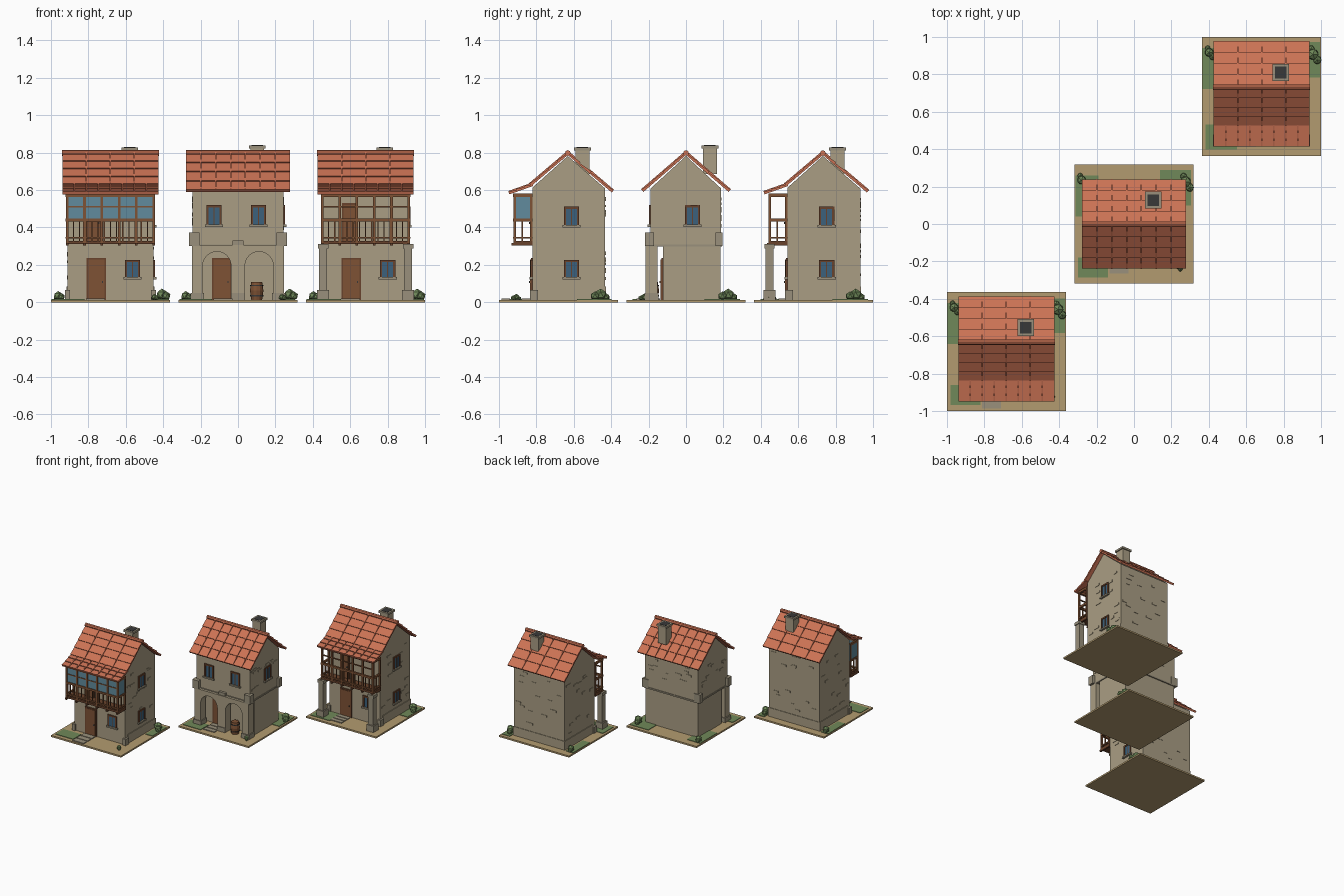
import bpy, bmesh, math, random
from mathutils import Vector

if "Cube" in bpy.data.objects:
    bpy.data.objects.remove(bpy.data.objects["Cube"], do_unlink=True)
random.seed(4)


def material(name, r, g, b):
    m = bpy.data.materials.new(name)
    m.use_nodes = True
    m.diffuse_color = (r, g, b, 1)
    m.node_tree.nodes["Principled BSDF"].inputs["Base Color"].default_value = (r, g, b, 1)
    return m


WALL = material("plaster", .40, .34, .23)
TRIM = material("trim stone", .32, .28, .20)
TILE = material("roof tile", .60, .17, .09)
WOOD = material("door wood", .21, .085, .035)
BEAM = material("dark timber", .14, .055, .025)
PANE = material("window glass", .045, .12, .20)
LITE = material("balcony glass", .12, .26, .34)
SAND = material("sandy ground", .45, .33, .16)
LEAF = material("greenery", .16, .25, .10)
SOOT = material("flue dark", .04, .04, .04)

origin = Vector((0, 0, 0))
house = ""


def finish(bm, name, mat):
    bmesh.ops.recalc_face_normals(bm, faces=bm.faces)
    me = bpy.data.meshes.new(house + name)
    bm.to_mesh(me)
    bm.free()
    me.materials.append(mat)
    ob = bpy.data.objects.new(house + name, me)
    ob.location = origin
    bpy.context.collection.objects.link(ob)
    return ob


def prism(name, pts, t0, t1, mat, axis="x"):
    """Extrude a 2D outline along x (outline in y, z) or y (outline in x, z)."""
    bm = bmesh.new()
    place = (lambda a, b, t: (t, a, b)) if axis == "x" else (lambda a, b, t: (a, t, b))
    ends = [[bm.verts.new(place(a, b, t)) for a, b in pts] for t in (t0, t1)]
    for ring in ends:
        bm.faces.new(ring)
    for i in range(len(pts)):
        j = (i + 1) % len(pts)
        bm.faces.new((ends[0][i], ends[0][j], ends[1][j], ends[1][i]))
    return finish(bm, name, mat)


def box(name, x0, x1, y0, y1, z0, z1, mat):
    return prism(name, [(y0, z0), (y1, z0), (y1, z1), (y0, z1)], x0, x1, mat)


def slope(name, top, low, half, rows, ribs):
    """One roof pitch of overlapping tile courses with raised seams."""
    a, b = Vector(top), Vector(low)
    d = (b - a).normalized()
    n = Vector((-d.y, d.x)) if d.x > 0 else Vector((d.y, -d.x))
    for i in range(rows):
        p, q = a.lerp(b, i / rows), a.lerp(b, (i + 1) / rows)
        prism(name + "_course", [p, q, q + n * .016, p + n * .009], -half, half, TILE)
    for i in range(ribs):
        x = half * (2 * (i + 1) / (ribs + 1) - 1)
        prism(name + "_seam", [a, b, b + n * .019, a + n * .019], x - .004, x + .004, TILE)


def rod(name, centre, r, length, mat, sides=8, along_x=False, r2=None):
    bm = bmesh.new()
    bmesh.ops.create_cone(bm, cap_ends=True, segments=sides, radius1=r,
                          radius2=r2 or r, depth=length)
    ob = finish(bm, name, mat)
    ob.location = origin + Vector(centre)
    if along_x:
        ob.rotation_euler.y = math.pi / 2
    return ob


def window(x, y, z, h, side=False):
    """Framed window on a front wall, or on the +x wall when side is set."""
    def part(name, u0, u1, z0, z1, out, mat):
        if side:
            box(name, x - .005, x + out, y + u0, y + u1, z0, z1, mat)
        else:
            box(name, x + u0, x + u1, y - out, y + .005, z0, z1, mat)
    w, lo, hi = .035, z - h / 2, z + h / 2
    part("window_pane", -w, w, lo, hi, .004, PANE)
    for u in (-w, w):
        part("window_jamb", u - .006, u + .006, lo, hi, .009, BEAM)
    part("window_mullion", -.003, .003, lo, hi, .007, BEAM)
    part("window_lintel", -w - .006, w + .006, hi - .008, hi + .004, .009, BEAM)
    part("window_sill", -w - .014, w + .014, lo - .012, lo, .016, TRIM)


def door(x, y, z0, z1, w=.052):
    box("door_frame", x - w, x + w, y - .008, y, z0, z1, BEAM)
    box("door_leaf", x - w + .008, x + w - .008, y - .012, y, z0, z1 - .01, WOOD)
    box("door_handle", x + w - .022, x + w - .016, y - .018, y, z0 + .09, z0 + .1, SOOT)


def wall_stones(hx, y0, y1, z0, count):
    """Scattered thin stones on the side and back walls."""
    for side in ("right", "left", "back"):
        for _ in range(count):
            w, h = random.uniform(.015, .028), random.uniform(.006, .009)
            z = random.uniform(z0, .56)
            if side == "back":
                u = random.uniform(-hx + .03, hx - .03)
                box("wall_stone", u - w, u + w, y1 - .002, y1 + .003, z - h, z + h, WALL)
            else:
                u = random.uniform(y0 + .03, y1 - .03)
                x = hx if side == "right" else -hx
                box("wall_stone", x - .003, x + .003, u - w, u + w, z - h, z + h, WALL)


def bush(x, y, r):
    for dx, dy, s in ((0, 0, 1), (.7, -.9, .75), (-.3, .9, .6)):
        bm = bmesh.new()
        bmesh.ops.create_icosphere(bm, subdivisions=1, radius=r * s)
        ob = finish(bm, "bush", LEAF)
        ob.location = origin + Vector((x + dx * r, y + dy * r, .012 + r * s * .85))


def plot(path_end, path_start, lawns):
    box("ground", -.318, .318, -.318, .318, 0, .013, SAND)
    for x0, x1, y0, y1 in lawns:
        box("lawn", x0, x1, y0, y1, .012, .017, LEAF)
    n = 3
    step = (path_start - path_end) / n
    for i in range(n):
        y = path_end + i * step
        box("path_stone", -.132, -.03, y, y + step - .008, .012, .019, TRIM)
    bush(-.28, .235, .026)
    bush(.275, .225, .033)
    bush(.235, -.225, .018)


def chimney(top):
    x, y = .103, .128
    box("chimney_shaft", x - .036, x + .036, y - .037, y + .037, .685, top - .014, WALL)
    box("chimney_cap", x - .044, x + .044, y - .045, y + .045, top - .016, top, TRIM)
    box("chimney_flue", x - .03, x + .03, y - .031, y + .031, top - .002, top + .002, SOOT)


def balcony(glazed):
    hx, y0, y1 = .238, -.238, -.14
    box("balcony_floor", -hx, hx, y0, y1, .312, .328, BEAM)
    for z, t in ((.345, .005), (.44, .008), (.572, .009)):
        box("balcony_front_rail", -hx, hx, y0 - .004, y0 + .012, z - t, z + t, WOOD)
        for s in (-1, 1):
            x = s * (hx - .006)
            box("balcony_side_rail", x - .007, x + .007, y0, y1, z - t, z + t, WOOD)
    box("balcony_mid_rail", -hx, hx, y0 - .002, y0 + .008, .507, .514, WOOD)
    for i in range(6):
        x = -hx + .007 + i * (2 * hx - .014) / 5
        box("balcony_post", x - .007, x + .007, y0 - .003, y0 + .011, .312, .575, WOOD)
        box("balcony_joist", x - .007, x + .007, y0 - .012, y1, .303, .316, BEAM)
    for i in range(15):
        x = -hx + .007 + i * (2 * hx - .014) / 14
        box("baluster", x - .003, x + .003, y0, y0 + .007, .325, .44, WOOD)
    for s in (-1, 1):
        x = s * (hx - .006)
        for y in (y0 + .045, y1 - .008):
            box("side_baluster", x - .004, x + .004, y - .004, y + .004, .325, .44, WOOD)
        box("wall_post", x - .006, x + .006, y1 - .012, y1, .312, .575, WOOD)
        if glazed:
            box("side_glazing", x - .003, x + .003, y0, y1, .44, .57, LITE)
    if glazed:
        box("front_glazing", -hx + .004, hx - .004, y0 + .002, y0 + .007, .44, .57, LITE)


def balcony_house(glazed, lawns):
    plot(-.305 if glazed else -.27, -.145, lawns)
    hx, y0, y1, ridge = .23, -.14, .25, .05
    prism("walls", [(y0, .01), (y1, .01), (y1, .608), (ridge, .782), (y0, .612)], -hx, hx, WALL)
    box("foundation", -hx - .005, hx + .005, y0 + .03, y1 + .004, .01, .085, WALL)
    for s in (-1, 1):
        box("corner_stone", s * hx - .014, s * hx + .014, y0 - .012, y0 + .03, .01, .065, TRIM)
    slope("back_roof", (ridge, .787), (.285, .587), .257, 4, 3)
    slope("front_roof", (ridge, .787), (-.145, .622), .257, 4, 3)
    slope("porch_roof", (-.135, .622), (-.262, .577), .257, 3, 7)
    rod("ridge_tile", (0, ridge, .798), .015, .52, TILE, 8, True)
    chimney(.828)
    door(-.076, y0, .013, .238)
    door(-.085, y0, .328, .53, .042)
    window(.118, y0, .178, .088)
    window(hx, .07, .178, .088, True)
    window(hx, .07, .46, .095, True)
    wall_stones(hx, y0, y1, .11, 14)
    balcony(glazed)
    if not glazed:
        for s in (-1, 1):
            x = s * .227
            box("porch_column", x - .022, x + .022, -.258, -.213, .012, .312, TRIM)
            box("column_base", x - .032, x + .032, -.268, -.203, .012, .065, TRIM)
            box("column_head", x - .028, x + .028, -.262, -.208, .288, .312, TRIM)


def arcade_house(lawns):
    plot(-.265, -.13, lawns)
    hx, y0, y1 = .238, -.19, .188
    box("ground_storey", -hx, hx, -.123, y1 - .004, .01, .31, WALL)
    prism("upper_storey", [(y0, .3), (y1, .3), (y1, .608), (0, .782), (y0, .608)], -hx - .004, hx + .004, WALL)
    box("storey_band", -hx - .008, hx + .008, y0 - .006, y1 + .005, .298, .31, TRIM)
    # Arcade outline with two round arches
    edge = [(-.246, .012), (-.246, .306), (.246, .306), (.246, .012)]
    for cx in (.113, -.113):
        edge.append((cx + .076, .012))
        edge += [(cx + .076 * math.cos(a), .195 + .076 * math.sin(a))
                 for a in (math.pi * i / 12 for i in range(13))]
        edge.append((cx - .076, .012))
    prism("arcade", edge, -.216, -.152, WALL, "y")
    for x in (-.218, 0, .218):
        box("pier_base", x - .036, x + .036, -.222, -.146, .012, .05, TRIM)
    for s in (-1, 1):
        for y in (y0, y1 - .02):
            box("corner_block", s * .235 - .028, s * .235 + .028, y - .028 if y < 0 else y - .01,
                y + .02 if y < 0 else y + .026, .302, .372, TRIM)
    box("balcony_corbel", -.03, .03, y0 - .02, y0, .302, .33, TRIM)
    slope("back_roof", (0, .787), (.228, .59), .277, 4, 6)
    slope("front_roof", (0, .787), (-.228, .59), .277, 4, 6)
    rod("ridge_tile", (0, 0, .798), .015, .556, TILE, 8, True)
    chimney(.838)
    door(-.086, -.123, .013, .238)
    for x in (-.128, .11):
        window(x, y0, .465, .1)
    window(hx + .004, .035, .465, .1, True)
    wall_stones(hx + .004, y0, y1, .39, 12)
    # Barrel under the right arch
    rod("barrel_lower", (.1, -.18, .038), .029, .05, WOOD, 12, r2=.036)
    rod("barrel_upper", (.1, -.18, .086), .036, .046, WOOD, 12, r2=.029)
    for z in (.035, .09):
        rod("barrel_hoop", (.1, -.18, z), .036, .006, SOOT, 12)


origin, house = Vector((-.682, -.682, 0)), "glazed_house_"
balcony_house(True, [(-.315, -.25, .04, .26), (-.3, -.14, -.285, -.18), (.25, .312, .1, .285)])
origin, house = Vector((0, 0, 0)), "arcade_house_"
arcade_house([(-.312, -.19, .04, .26), (-.3, -.14, -.285, -.18), (.14, .305, .1, .29)])
origin, house = Vector((.682, .682, 0)), "porch_house_"
balcony_house(False, [(-.315, -.25, .04, .26), (-.3, -.13, -.285, -.15), (.24, .312, .1, .29)])
